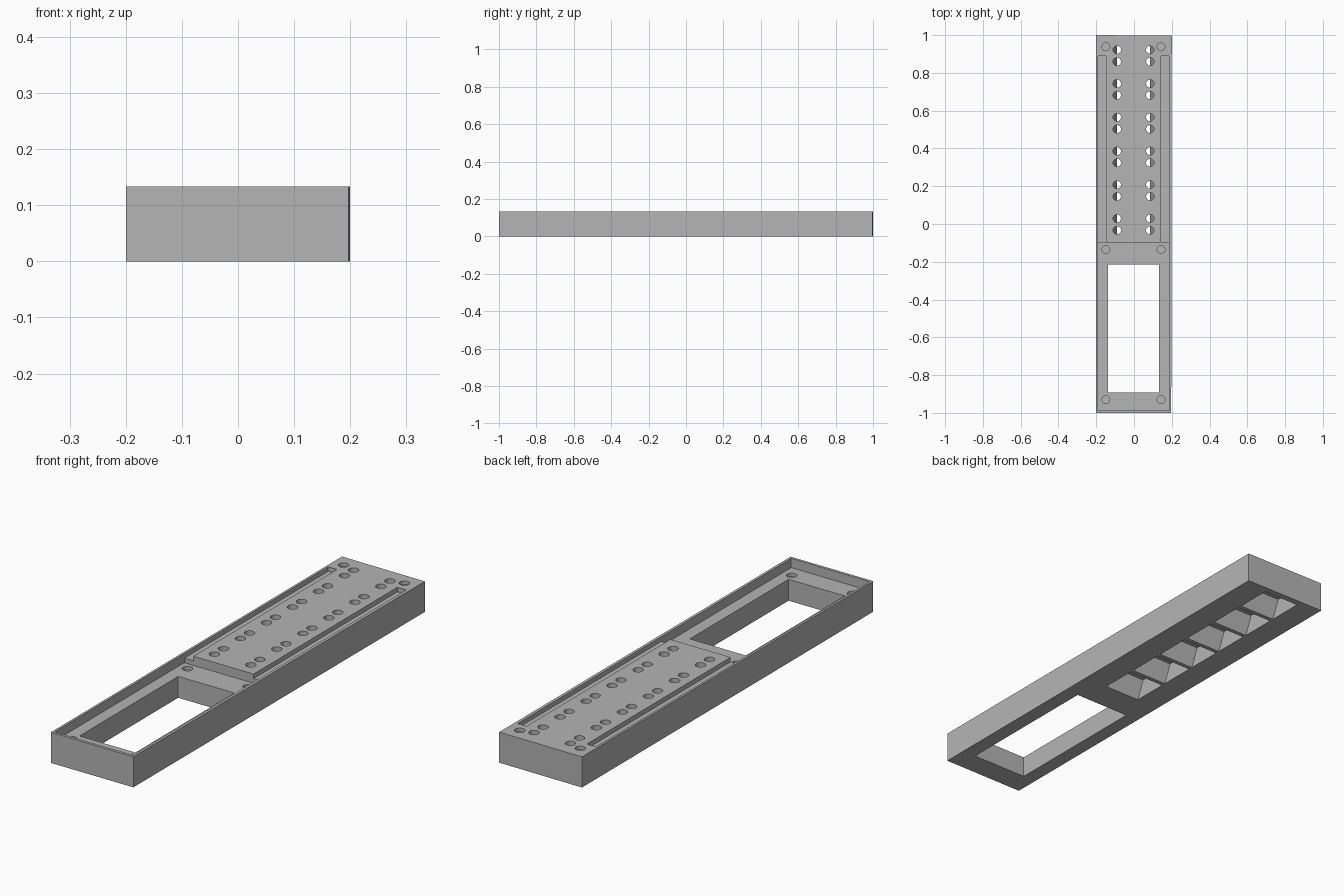
import bpy, bmesh, math

if "Cube" in bpy.data.objects:
    bpy.data.objects.remove(bpy.data.objects["Cube"])

TOP = 0.133      # overall height
FLOOR = 0.093    # floor of the front recess
CX = -0.0025     # centre line of the openings


def prism(bm, low, high, z0, z1):
    """Closed solid between two outlines with equal point counts."""
    a = [bm.verts.new((x, y, z0)) for x, y in low]
    b = [bm.verts.new((x, y, z1)) for x, y in high]
    bm.faces.new(a[::-1])
    bm.faces.new(b)
    for i in range(len(a)):
        j = (i + 1) % len(a)
        bm.faces.new((a[i], a[j], b[j], b[i]))


def rect(x0, x1, y0, y1):
    return [(x0, y0), (x1, y0), (x1, y1), (x0, y1)]


def circle(x, y, r, n=24):
    return [(x + r * math.cos(2 * math.pi * i / n),
             y + r * math.sin(2 * math.pi * i / n)) for i in range(n)]


def make(name, solids):
    bm = bmesh.new()
    for s in solids:
        prism(bm, *s)
    bmesh.ops.recalc_face_normals(bm, faces=bm.faces)
    mesh = bpy.data.meshes.new(name)
    bm.to_mesh(mesh)
    bm.free()
    obj = bpy.data.objects.new(name, mesh)
    bpy.context.collection.objects.link(obj)
    return obj


def box(x0, x1, y0, y1, z0, z1):
    r = rect(x0, x1, y0, y1)
    return (r, r, z0, z1)


def cylinder(x, y, r, z0, z1):
    c = circle(x, y, r)
    return (c, c, z0, z1)


# Main block
outline = [(-0.2, -1), (0.197, -1), (0.2, 0.997), (-0.2, 1)]
body = make("enclosure_body", [(outline, outline, 0, TOP)])

# Front recess and the two long grooves beside the raised deck
recess = [box(-0.19, 0.186, -0.988, -0.097, FLOOR, 0.2)]
grooves = [box(x0, x1, -0.11, 0.89, 0.113, 0.2)
           for x0, x1 in ((-0.19, -0.147), (0.143, 0.186))]

# Through window, and a row of chambers that widen under the deck
openings = [box(-0.137, 0.132, -0.215, -0.893 + 0, -0.05, 0.2)]
openings[0] = box(-0.137, 0.132, -0.893, -0.215, -0.05, 0.2)
holes = []
for i in range(6):
    y = -0.002 + i * 0.1786
    low = rect(CX - 0.087, CX + 0.087, y - 0.08, y + 0.08)
    high = rect(CX - 0.117, CX + 0.117, y - 0.08, y + 0.08)
    # the lower outline is carried slightly past the underside
    openings.append((low, high, -0.002, 0.108))
    for side in (-1, 1):
        for dy in (-0.031, 0.031):
            holes.append(cylinder(CX + side * 0.0875, y + dy, 0.021, 0.09, 0.2))

# Shallow round screw seats
for x in (-0.149, 0.143):
    for y, z in ((0.938, TOP), (-0.135, FLOOR), (-0.93, FLOOR)):
        holes.append(cylinder(x, y, 0.021, z - 0.015, 0.2))

# Cut each group in turn
cutters = []
for name, solids in (("recess_cutter", recess), ("groove_cutter", grooves),
                     ("opening_cutter", openings), ("hole_cutter", holes)):
    cutter = make(name, solids)
    cutter.hide_render = True
    cutters.append(cutter)
    mod = body.modifiers.new(name, 'BOOLEAN')
    mod.operation = 'DIFFERENCE'
    mod.solver = 'EXACT'
    mod.object = cutter

bpy.context.view_layer.update()
graph = bpy.context.evaluated_depsgraph_get()
result = bpy.data.meshes.new_from_object(body.evaluated_get(graph))
body.modifiers.clear()
body.data = result
for cutter in cutters:
    bpy.data.objects.remove(cutter)

# Single plain grey
grey = bpy.data.materials.new("plain_grey")
grey.use_nodes = True
colour = (0.46, 0.46, 0.46, 1)
grey.diffuse_color = colour
grey.node_tree.nodes["Principled BSDF"].inputs["Base Color"].default_value = colour
body.data.materials.clear()
body.data.materials.append(grey)

bpy.ops.object.select_all(action='DESELECT')
body.select_set(True)
bpy.context.view_layer.objects.active = body
bpy.ops.object.shade_smooth_by_angle(angle=math.radians(30))
